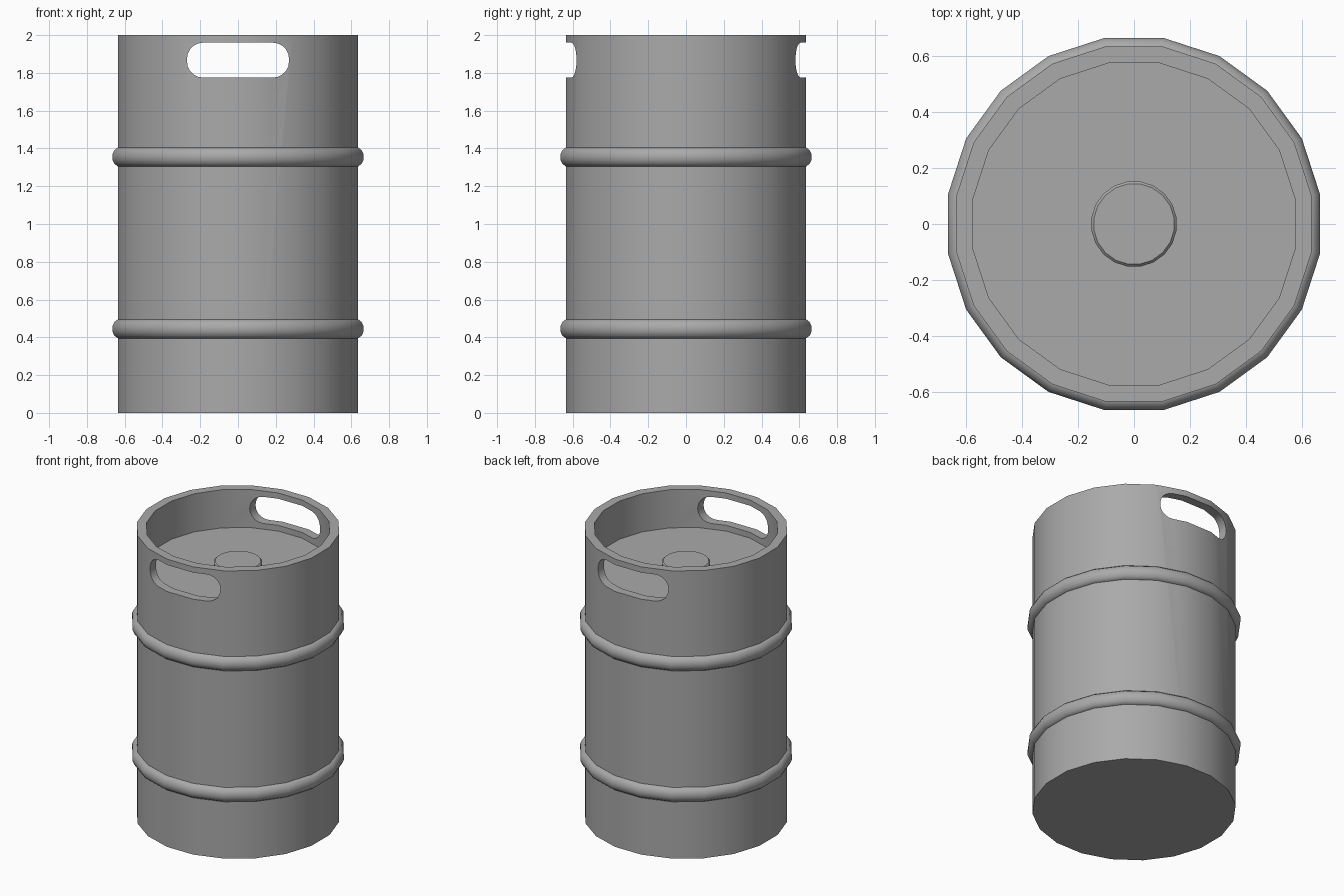
import bpy, bmesh
from math import sin, cos, pi, radians

cube = bpy.data.objects.get("Cube")
if cube:
    bpy.data.objects.remove(cube, do_unlink=True)

SIDES = 20
FLAT = cos(pi / SIDES)      # flat-to-flat radius over corner radius

steel = bpy.data.materials.new("steel_grey")
steel.use_nodes = True
GREY = (0.4, 0.4, 0.4, 1)
steel.diffuse_color = GREY
steel.node_tree.nodes["Principled BSDF"].inputs["Base Color"].default_value = GREY


def make_object(name, bm):
    bmesh.ops.recalc_face_normals(bm, faces=bm.faces)
    mesh = bpy.data.meshes.new(name)
    bm.to_mesh(mesh)
    bm.free()
    mesh.materials.append(steel)
    obj = bpy.data.objects.new(name, mesh)
    bpy.context.collection.objects.link(obj)
    return obj


def lathe(name, profile, closed=False):
    """Turn (flat radius, z) points around z; open profiles get end caps."""
    bm = bmesh.new()
    loops = []
    for r, z in profile:
        angles = [2 * pi * (i + 0.5) / SIDES for i in range(SIDES)]
        loops.append([bm.verts.new((r / FLAT * cos(a), r / FLAT * sin(a), z)) for a in angles])
    pairs = list(zip(loops, loops[1:]))
    if closed:
        pairs.append((loops[-1], loops[0]))
    else:
        bm.faces.new(loops[0])
        bm.faces.new(loops[-1])
    for low, high in pairs:
        for i in range(SIDES):
            j = (i + 1) % SIDES
            bm.faces.new((low[i], low[j], high[j], high[i]))
    return make_object(name, bm)


def smooth(obj, angle=40):
    bpy.ops.object.select_all(action='DESELECT')
    obj.select_set(True)
    bpy.context.view_layer.objects.active = obj
    bpy.ops.object.shade_smooth_by_angle(angle=radians(angle))


# Solid barrel with a recessed top
body = lathe("barrel_body", [(0.635, 0), (0.635, 2), (0.575, 2), (0.575, 1.735)])

# Rounded slot through the front and back of the collar
bm = bmesh.new()
HALF_W, HALF_H, ROUND, MID_Z = 0.27, 0.0925, 0.085, 1.8675
outline = []
for k, (sx, sz) in enumerate([(1, 1), (-1, 1), (-1, -1), (1, -1)]):
    for step in range(6):
        a = (k + step / 5) * pi / 2
        outline.append((sx * (HALF_W - ROUND) + ROUND * cos(a),
                        MID_Z + sz * (HALF_H - ROUND) + ROUND * sin(a)))
front = [bm.verts.new((x, -1, z)) for x, z in outline]
back = [bm.verts.new((x, 1, z)) for x, z in outline]
bm.faces.new(front)
bm.faces.new(back)
for i in range(len(outline)):
    j = (i + 1) % len(outline)
    bm.faces.new((front[i], front[j], back[j], back[i]))
cutter = make_object("handle_cutter", bm)
cutter.hide_render = True

cut = body.modifiers.new("handle_slots", 'BOOLEAN')
cut.operation = 'DIFFERENCE'
cut.solver = 'EXACT'
cut.object = cutter
bpy.context.view_layer.objects.active = body
bpy.ops.object.modifier_apply(modifier=cut.name)
bpy.data.objects.remove(cutter, do_unlink=True)
smooth(body)

# Two rolling hoops with a rounded outer profile
for name, z in (("lower_hoop", 0.445), ("upper_hoop", 1.355)):
    arc = [radians(a) for a in range(-75, 76, 30)]
    profile = [(0.6, z - 0.05)]
    profile += [(0.6245 + 0.042 * cos(a), z + 0.052 * sin(a)) for a in arc]
    profile += [(0.6, z + 0.05)]
    smooth(lathe(name, profile, closed=True), 45)

# Valve cap in the middle of the recess
smooth(lathe("valve_cap", [(0.152, 1.73), (0.152, 1.765), (0.143, 1.775)]))
